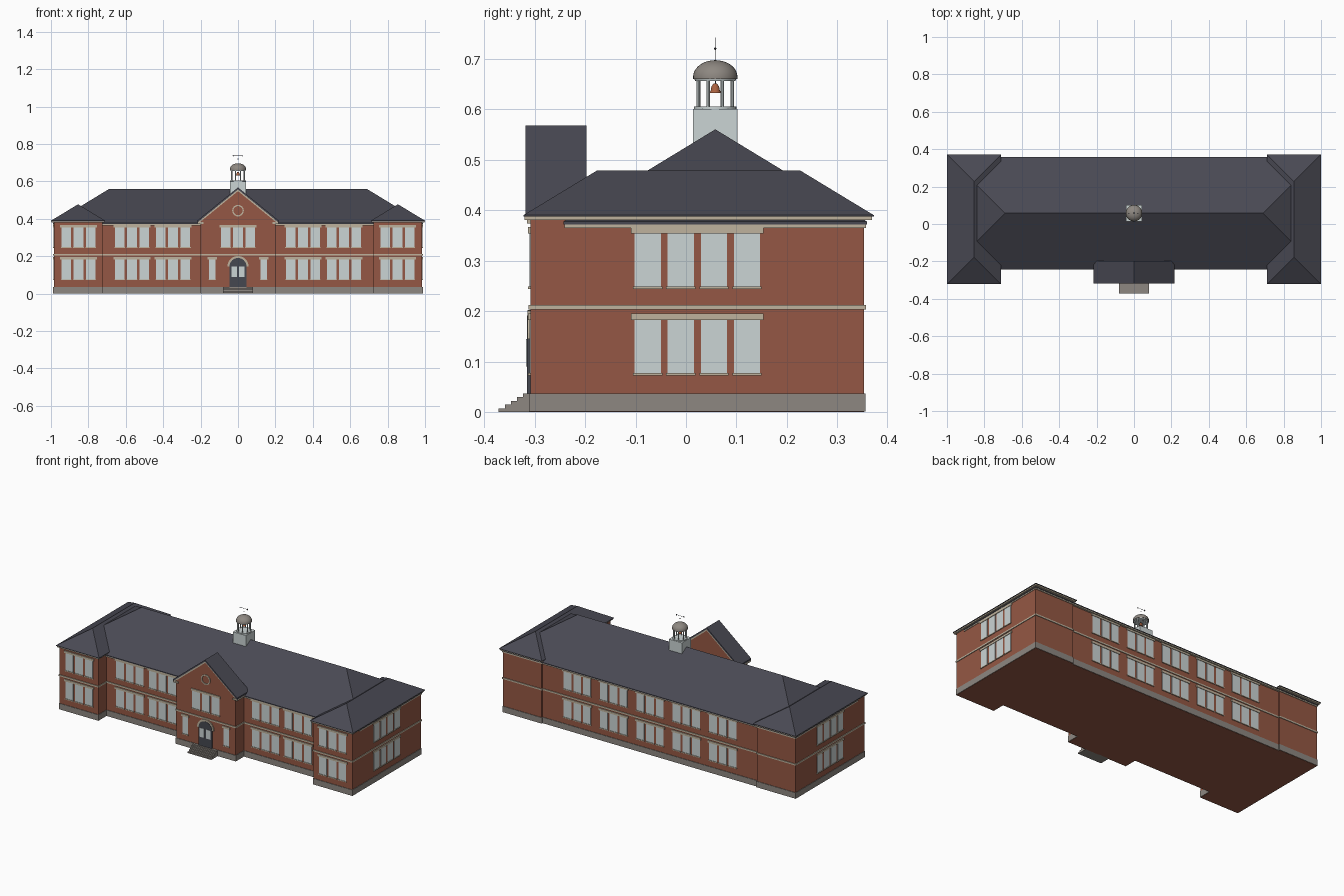
import bpy, bmesh
from math import sin, cos, pi, radians

if "Cube" in bpy.data.objects:
    bpy.data.objects.remove(bpy.data.objects["Cube"])


def material(name, rgb):
    m = bpy.data.materials.new(name)
    m.use_nodes = True
    m.diffuse_color = (*rgb, 1)
    m.node_tree.nodes["Principled BSDF"].inputs["Base Color"].default_value = (*rgb, 1)
    return m


BRICK = material("brick red", (0.30, 0.097, 0.058))
SLATE = material("slate roof", (0.066, 0.066, 0.086))
STONE = material("grey stone", (0.27, 0.245, 0.22))
CREAM = material("cream trim", (0.52, 0.45, 0.34))
PALE = material("pale paint", (0.60, 0.66, 0.66))
COPPER = material("copper bell", (0.40, 0.12, 0.05))
DARK = material("dark door", (0.06, 0.064, 0.08))


def finish(name, bm, mat, smooth=False):
    bmesh.ops.recalc_face_normals(bm, faces=bm.faces)
    mesh = bpy.data.meshes.new(name)
    bm.to_mesh(mesh)
    bm.free()
    mesh.materials.append(mat)
    ob = bpy.data.objects.new(name, mesh)
    bpy.context.collection.objects.link(ob)
    if smooth:
        bpy.ops.object.select_all(action='DESELECT')
        ob.select_set(True)
        bpy.context.view_layer.objects.active = ob
        bpy.ops.object.shade_smooth_by_angle(angle=radians(40))
    return ob


def loft(bm, a, b):
    """Closed solid between two loops with equal counts."""
    va, vb = [bm.verts.new(p) for p in a], [bm.verts.new(p) for p in b]
    n = len(a)
    for i in range(n):
        j = (i + 1) % n
        bm.faces.new((va[i], va[j], vb[j], vb[i]))
    bm.faces.new(va[::-1])
    bm.faces.new(vb)


def add_box(bm, x0, x1, y0, y1, z0, z1):
    ring = [(x0, y0), (x1, y0), (x1, y1), (x0, y1)]
    loft(bm, [(x, y, z0) for x, y in ring], [(x, y, z1) for x, y in ring])


def boxes(name, items, mat):
    bm = bmesh.new()
    for it in items:
        add_box(bm, *it)
    return finish(name, bm, mat)


def prism(name, profile, y0, y1, mat):
    """Extrude an xz profile along y."""
    bm = bmesh.new()
    loft(bm, [(x, y0, z) for x, z in profile], [(x, y1, z) for x, z in profile])
    return finish(name, bm, mat)


def lathe(name, profile, x, y, mat, segs=24):
    """Revolve an (r, z) profile about a vertical axis."""
    bm = bmesh.new()
    rings = [[bm.verts.new((x + r * cos(2 * pi * i / segs), y + r * sin(2 * pi * i / segs), z))
              for i in range(segs)] for r, z in profile]
    for a, b in zip(rings, rings[1:]):
        for i in range(segs):
            j = (i + 1) % segs
            bm.faces.new((a[i], a[j], b[j], b[i]))
    bm.faces.new(rings[0][::-1])
    bm.faces.new(rings[-1])
    return finish(name, bm, mat, True)


def hip_roof(name, x0, x1, y0, y1, z0, fascia, rise, along_x):
    """Hip roof with a short vertical edge and a ridge along x or y."""
    bm = bmesh.new()
    ring = [(x0, y0), (x1, y0), (x1, y1), (x0, y1)]
    low = [bm.verts.new((x, y, z0)) for x, y in ring]
    eave = [bm.verts.new((x, y, z0 + fascia)) for x, y in ring]
    h = (y1 - y0 if along_x else x1 - x0) / 2
    top = z0 + fascia + rise
    p = bm.verts.new((x0 + h, y0 + h, top))
    q = bm.verts.new((x1 - h, y1 - h, top))
    bm.faces.new(low[::-1])
    for i in range(4):
        j = (i + 1) % 4
        bm.faces.new((low[i], low[j], eave[j], eave[i]))
    a, b, c, d = eave
    for f in ([(a, b, q, p), (b, c, q), (c, d, p, q), (d, a, p)] if along_x else
              [(a, b, p), (b, c, q, p), (c, d, q), (d, a, p, q)]):
        bm.faces.new(f)
    return finish(name, bm, SLATE)


# Brick blocks: footprint and wall height
blocks = {
    "main": (-0.73, 0.73, -0.23, 0.345, 0.374),
    "right_wing": (-0.985, -0.725, -0.308, 0.353, 0.382),
    "left_wing": (0.725, 0.985, -0.308, 0.353, 0.382),
    "entrance": (-0.2, 0.2, -0.308, -0.2, 0.39),
}
for name, (x0, x1, y0, y1, h) in blocks.items():
    boxes(name + "_walls", [(x0, x1, y0, y1, 0, h)], BRICK)
    for part, e, z0, z1, mat in (("plinth", 0.003, 0.001, 0.037, STONE),
                                 ("belt_course", 0.004, 0.203, 0.212, CREAM)):
        boxes(f"{name}_{part}", [(x0 - e, x1 + e, y0 - e, y1 + e, z0, z1)], mat)

# Main roof and wing roofs with cream eaves
boxes("main_eave", [(-0.988, 0.988, -0.241, 0.357, 0.365, 0.372)], CREAM)
hip_roof("main_roof", -0.99, 0.99, -0.243, 0.359, 0.372, 0.005, 0.183, True)
for side, s in (("left", 1), ("right", -1)):
    xa, xb = sorted((s * 0.71, s * 1.0))
    boxes(side + "_wing_eave", [(xa + 0.004, xb - 0.004, -0.32, 0.368, 0.38, 0.387)], CREAM)
    hip_roof(side + "_wing_roof", xa, xb, -0.322, 0.372, 0.387, 0.003, 0.088, False)

# Entrance gable with roof and rake trim
prism("gable_wall", [(-0.2, 0.385), (0.2, 0.385), (0, 0.553)], -0.308, -0.2, BRICK)


def chevron(half, apex, foot, thick):
    return [(-half, foot), (0, apex), (half, foot), (half, foot - thick),
            (0, apex - thick), (-half, foot - thick)]


prism("gable_roof", chevron(0.216, 0.568, 0.392, 0.011), -0.318, -0.197, SLATE)
prism("gable_rake_trim", chevron(0.21, 0.557, 0.386, 0.009), -0.314, -0.199, CREAM)
boxes("gable_returns", [(s * 0.2 - 0.016, s * 0.2 + 0.016, -0.315, -0.2, 0.373, 0.382)
                        for s in (-1, 1)], CREAM)

# Round ornament in the gable
bm = bmesh.new()
n = 32
rings = [[bm.verts.new((r * cos(2 * pi * i / n), y, 0.444 + r * sin(2 * pi * i / n)))
          for i in range(n)] for r, y in ((0.024, -0.307), (0.024, -0.313), (0.031, -0.313), (0.031, -0.307))]
for k in range(4):
    a, b = rings[k], rings[(k + 1) % 4]
    for i in range(n):
        j = (i + 1) % n
        bm.faces.new((a[i], a[j], b[j], b[i]))
finish("gable_ring", bm, CREAM)


# Window groups
def on_wall(side, plane, u0, u1, d, z0, z1):
    """Box standing proud of a wall by d."""
    a, b = plane - 0.002, plane + d
    return {"front": (u0, u1, -b, -a, z0, z1), "back": (u0, u1, a, b, z0, z1),
            "left": (a, b, u0, u1, z0, z1), "right": (-b, -a, u0, u1, z0, z1)}[side]


panes, trims = [], []


def window_group(side, plane, centre, count, floors=(0.075, 0.247), w=0.052, pitch=0.0655):
    for z in floors:
        half = (count - 1) * pitch / 2 + w / 2
        trims.append(on_wall(side, plane, centre - half - 0.007, centre + half + 0.007,
                             0.005, z + 0.107, z + 0.12))
        for i in range(count):
            u = centre + (i - (count - 1) / 2) * pitch
            panes.append(on_wall(side, plane, u - w / 2, u + w / 2, 0.002, z, z + 0.107))
            trims.append(on_wall(side, plane, u - w / 2 - 0.003, u + w / 2 + 0.003,
                                 0.005, z - 0.003, z + 0.002))


for s in (-1, 1):
    window_group("front", 0.308, s * 0.853, 3)
    window_group("front", 0.23, s * 0.567, 3)
    window_group("front", 0.23, s * 0.347, 3)
    window_group("front", 0.308, s * 0.138, 1, floors=(0.075,), w=0.036)
    window_group("left" if s > 0 else "right", 0.985, 0.0225, 4)
window_group("front", 0.308, 0, 3, floors=(0.247,))
for i in range(-2, 3):
    window_group("back", 0.345, i * 0.245, 3)
boxes("window_panes", panes, PALE)
boxes("window_trim", trims, CREAM)


# Arched doorway
def arch(r, z0, zc):
    return [(-r, z0), (r, z0)] + [(r * cos(pi * i / 16), zc + r * sin(pi * i / 16)) for i in range(17)]


trim_profile = [(x, z) for x, z in arch(0.056, 0.145, 0.146)]
prism("door_arch_trim", trim_profile, -0.3135, -0.306, CREAM)
prism("door", arch(0.045, 0.037, 0.146), -0.315, -0.306, DARK)
boxes("door_panes", [(s * 0.021 - 0.015, s * 0.021 + 0.015, -0.3165, -0.31, 0.09, 0.145)
                     for s in (-1, 1)], PALE)

# Front steps
boxes("front_steps", [(-0.08, 0.08, -0.371 + i * 0.012, -0.305, 0, 0.0074 * (i + 1))
                      for i in range(5)], STONE)

# Bell cupola on the ridge
CY = 0.058
boxes("cupola_base", [(-0.044, 0.044, CY - 0.044, CY + 0.044, 0.5, 0.6)], PALE)
lathe("cupola_floor", [(0.042, 0.599), (0.042, 0.605)], 0, CY, PALE)
for i in range(8):
    a = pi / 8 + i * pi / 4
    lathe("cupola_post", [(0.0035, 0.6), (0.0035, 0.662)], 0.036 * cos(a), CY + 0.036 * sin(a), PALE, 8)
lathe("cupola_cornice", [(0.04, 0.656), (0.042, 0.662)], 0, CY, PALE)
dome = [(0.044 * cos(t), 0.664 + 0.033 * sin(t)) for t in [i * pi / 18 for i in range(9)]]
lathe("cupola_dome", [(0.044, 0.66)] + dome + [(0.001, 0.697)], 0, CY, STONE, 32)
lathe("bell", [(0.012, 0.632), (0.009, 0.637), (0.0075, 0.645), (0.004, 0.65), (0.001, 0.651)],
      0, CY, COPPER, 16)
lathe("bell_hanger", [(0.0012, 0.65), (0.0012, 0.662)], 0, CY, DARK, 6)

# Weather vane
lathe("vane_rod", [(0.001, 0.695), (0.001, 0.741)], 0, CY, DARK, 6)
lathe("vane_ball", [(0.0005, 0.717), (0.003, 0.72), (0.0005, 0.723)], 0, CY, DARK, 8)
boxes("vane_arm", [(-0.028, 0.024, CY - 0.0005, CY + 0.0005, 0.7365, 0.738)], DARK)
prism("vane_head", [(-0.031, 0.737), (-0.023, 0.742), (-0.023, 0.732)], CY - 0.0007, CY + 0.0007, DARK)
prism("vane_tail", [(0.017, 0.737), (0.025, 0.742), (0.025, 0.732)], CY - 0.0007, CY + 0.0007, DARK)
